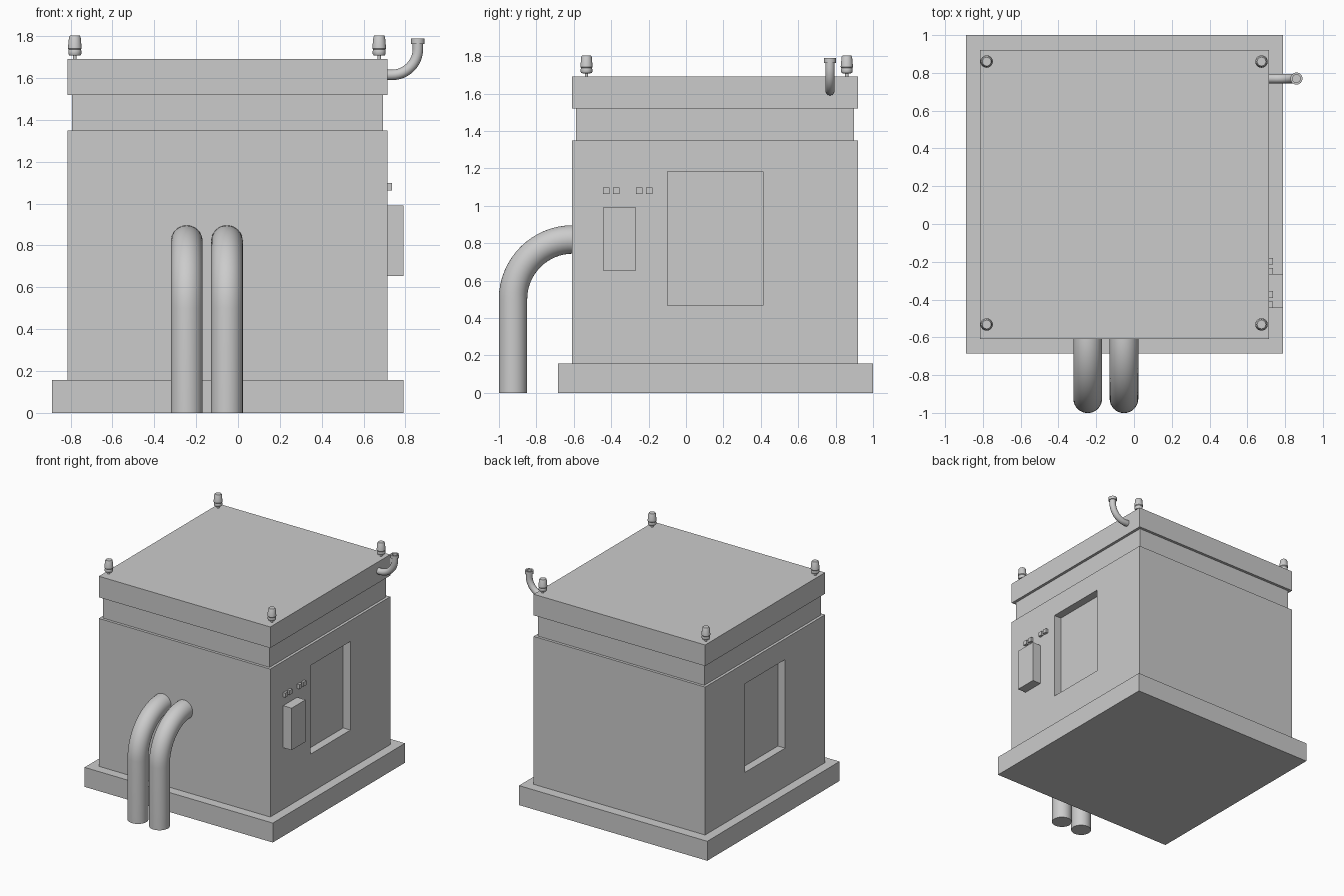
import bpy, bmesh, math
from mathutils import Vector, Matrix

if "Cube" in bpy.data.objects:
    bpy.data.objects.remove(bpy.data.objects["Cube"])


def finish(name, bm, smooth=False):
    bmesh.ops.recalc_face_normals(bm, faces=bm.faces)
    mesh = bpy.data.meshes.new(name)
    bm.to_mesh(mesh)
    bm.free()
    obj = bpy.data.objects.new(name, mesh)
    bpy.context.collection.objects.link(obj)
    bpy.ops.object.select_all(action='DESELECT')
    obj.select_set(True)
    bpy.context.view_layer.objects.active = obj
    if smooth:
        bpy.ops.object.shade_smooth_by_angle(angle=math.radians(35))
    return obj


def box(name, x, y, z):
    """Box from (min, max) ranges."""
    bm = bmesh.new()
    size = Vector((x[1] - x[0], y[1] - y[0], z[1] - z[0]))
    mid = Vector((sum(x), sum(y), sum(z))) / 2
    bmesh.ops.create_cube(bm, size=1, matrix=Matrix.Translation(mid) @ Matrix.Diagonal(size).to_4x4())
    return finish(name, bm)


def lathe(name, profile, centre, steps=24):
    """Spin an (r, z) profile around a vertical axis."""
    bm = bmesh.new()
    verts = [bm.verts.new((r, 0, z)) for r, z in profile]
    edges = [bm.edges.new(pair) for pair in zip(verts, verts[1:])]
    bmesh.ops.spin(bm, geom=verts + edges, cent=(0, 0, 0), axis=(0, 0, 1),
                   angle=math.tau, steps=steps)
    bmesh.ops.remove_doubles(bm, verts=bm.verts, dist=1e-5)
    bmesh.ops.translate(bm, verts=bm.verts, vec=centre)
    return finish(name, bm, True)


def tube(name, path, radius, side, cap_start=True, cap_end=True, sides=32):
    """Sweep a circle along a planar path; side is the plane's normal."""
    bm = bmesh.new()
    path = [Vector(p) for p in path]
    side = Vector(side)
    rings = []
    for i, p in enumerate(path):
        tangent = (path[min(i + 1, len(path) - 1)] - path[max(i - 1, 0)]).normalized()
        # Keep the two ends square to the straight axes
        if i in (0, len(path) - 1):
            tangent = Vector([round(c) for c in tangent])
        up = side.cross(tangent)
        rings.append([bm.verts.new(p + radius * (math.cos(a) * side + math.sin(a) * up))
                      for a in (math.tau * k / sides for k in range(sides))])
    for a, b in zip(rings, rings[1:]):
        for k in range(sides):
            n = (k + 1) % sides
            bm.faces.new((a[k], a[n], b[n], b[k]))
    if cap_start:
        bm.faces.new(rings[0])
    if cap_end:
        bm.faces.new(rings[-1])
    return finish(name, bm, True)


X, Y = (-0.815, 0.715), (-0.61, 0.92)

# Plinth, recessed neck and lid
box("plinth", (-0.89, 0.79), (-0.685, 1.0), (0, 0.157))
box("neck", (-0.793, 0.693), (-0.588, 0.898), (1.35, 1.52))
box("lid", X, Y, (1.52, 1.69))

# Cabinet body with a shallow window recess on both sides
body = box("cabinet_body", X, Y, (0.157, 1.35))
depth = 0.065
for label, x in (("right", (X[1] - depth, X[1] + 0.1)), ("left", (X[0] - 0.1, X[0] + depth))):
    cutter = box(label + "_window_cutter", x, (-0.10, 0.412), (0.468, 1.183))
    cutter.hide_render = True
    mod = body.modifiers.new(label + "_window", 'BOOLEAN')
    mod.operation = 'DIFFERENCE'
    mod.solver = 'EXACT'
    mod.object = cutter
    bpy.context.view_layer.objects.active = body
    bpy.ops.object.modifier_apply(modifier=mod.name)
    bpy.data.objects.remove(cutter)

# Control box and its four small buttons
box("control_box", (X[1], 0.79), (-0.445, -0.267), (0.653, 0.992))
for i, y in enumerate((-0.445, -0.391, -0.267, -0.214)):
    box(f"button_{i + 1}", (X[1], 0.735), (y, y + 0.035), (1.063, 1.098))

# Corner knobs on short stems
knob = [(0, 1.69), (0.009, 1.69), (0.009, 1.707), (0.027, 1.709), (0.031, 1.716),
        (0.031, 1.730), (0.029, 1.736), (0.033, 1.742), (0.028, 1.796),
        (0.023, 1.804), (0, 1.804)]
for x in (-0.78, 0.675):
    for y in (-0.532, 0.86):
        lathe("corner_knob", knob, (x, y, 0))

# Two large pipes rising from the floor and bending into the front
bend = [(-0.605 - 0.32 * math.cos(t), 0.5 + 0.32 * math.sin(t))
        for t in (math.pi / 2 * k / 16 for k in range(17))]
for name, x in (("left_floor_pipe", -0.245), ("right_floor_pipe", -0.053)):
    path = [(x, -0.925, 0)] + [(x, y, z) for y, z in bend] + [(x, -0.58, 0.82)]
    tube(name, path, 0.076, (1, 0, 0))

# Small vent pipe curving up from the lid side, with a hollow rim
arc = [(0.735 + 0.125 * math.sin(t), 0.77, 1.74 - 0.125 * math.cos(t))
       for t in (math.pi / 2 * k / 12 for k in range(13))]
tube("vent_pipe", [(0.70, 0.77, 1.615)] + arc + [(0.86, 0.77, 1.77)], 0.025, (0, 1, 0),
     cap_end=False, sides=24)
lathe("vent_rim", [(0.025, 1.764), (0.032, 1.764), (0.032, 1.789), (0.021, 1.789),
                   (0.021, 1.74), (0, 1.74)], (0.86, 0.77, 0))
